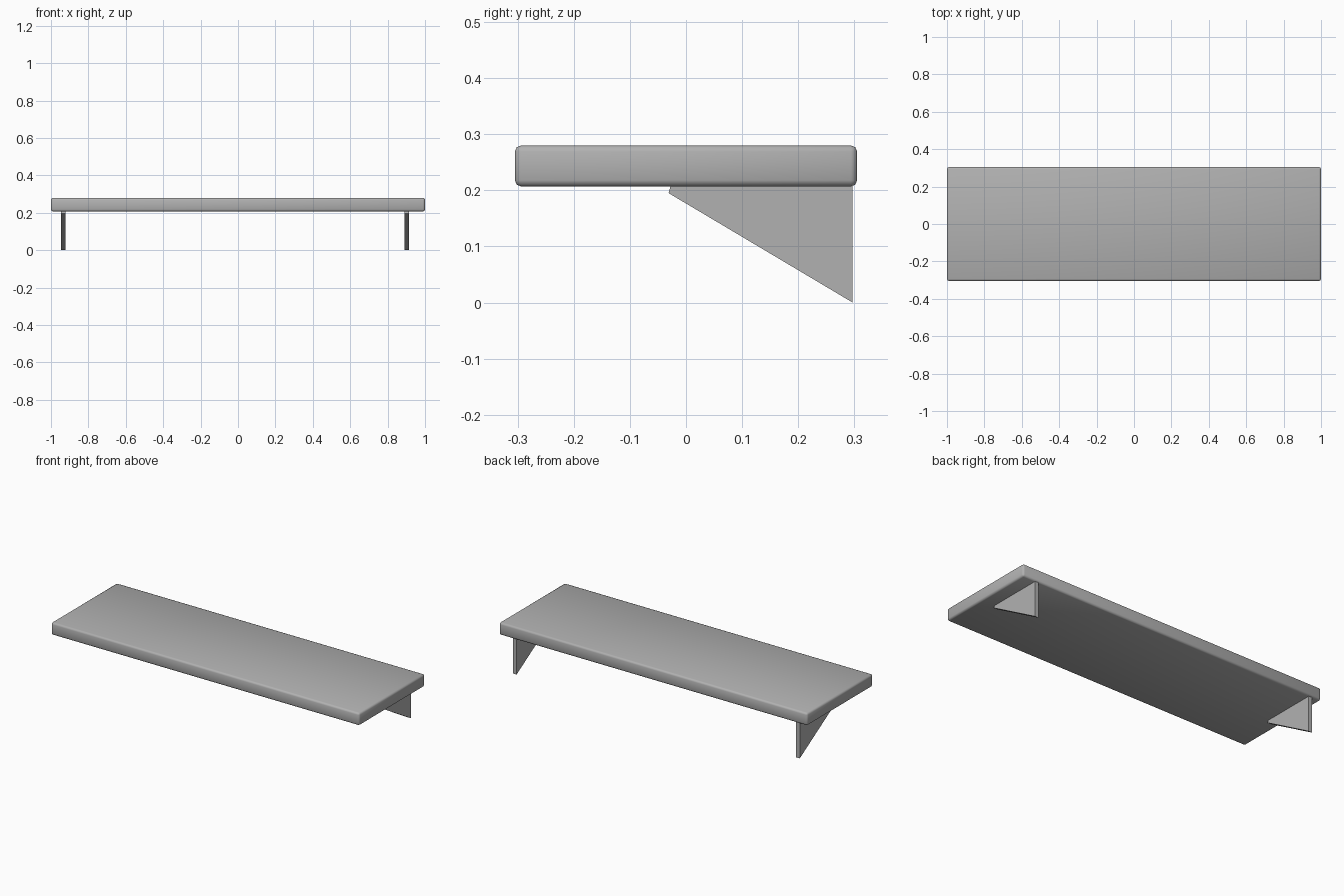
import bpy, bmesh

if "Cube" in bpy.data.objects:
    bpy.data.objects.remove(bpy.data.objects["Cube"])

grey = bpy.data.materials.new("dark_grey")
grey.diffuse_color = (0.44, 0.44, 0.44, 1)
grey.use_nodes = True
grey.node_tree.nodes["Principled BSDF"].inputs["Base Color"].default_value = grey.diffuse_color

# Rounded shelf board
bpy.ops.mesh.primitive_cube_add(size=1, location=(0, 0, 0.2435))
board = bpy.context.object
board.name = "shelf_board"
board.scale = (2.0, 0.61, 0.073)
bpy.ops.object.transform_apply(location=False, rotation=False, scale=True)
board.data.materials.append(grey)
bevel = board.modifiers.new("rounded_edges", 'BEVEL')
bevel.width = 0.011
bevel.segments = 2
bpy.ops.object.shade_smooth()


# Triangular support plate, profile in the y-z plane extruded along x
def bracket(name, x, thickness=0.023):
    profile = [(0.297, 0.0), (0.297, 0.21), (-0.027, 0.21), (-0.031, 0.195)]
    bm = bmesh.new()
    face = bm.faces.new([bm.verts.new((x - thickness / 2, y, z)) for y, z in profile])
    ext = bmesh.ops.extrude_face_region(bm, geom=[face])
    verts = [g for g in ext["geom"] if isinstance(g, bmesh.types.BMVert)]
    bmesh.ops.translate(bm, verts=verts, vec=(thickness, 0, 0))
    bmesh.ops.recalc_face_normals(bm, faces=bm.faces)
    mesh = bpy.data.meshes.new(name)
    bm.to_mesh(mesh)
    bm.free()
    mesh.materials.append(grey)
    bpy.context.collection.objects.link(bpy.data.objects.new(name, mesh))


bracket("left_bracket", -0.935)
bracket("right_bracket", 0.903)
